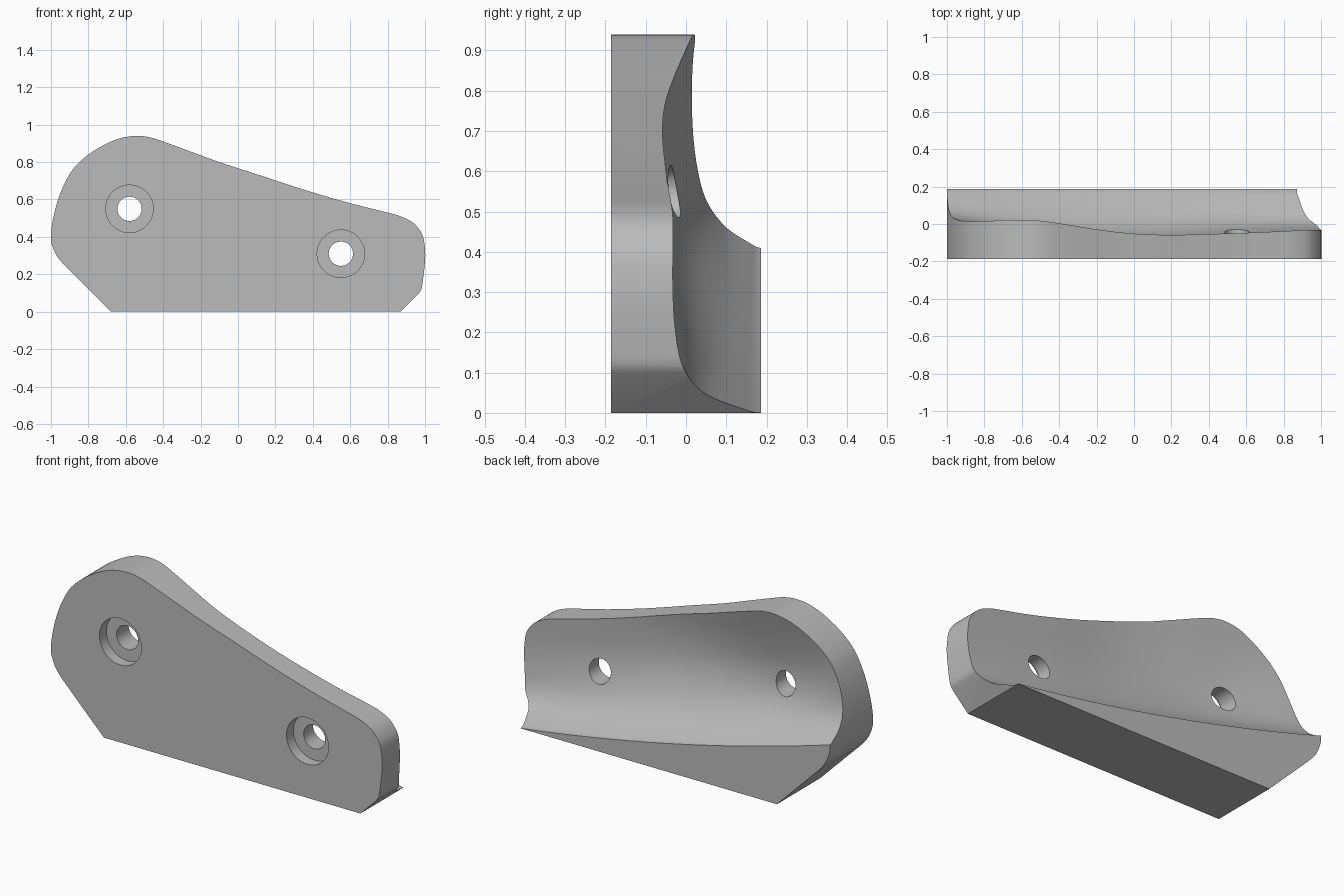
import bpy, bmesh, math
from mathutils import Vector

cube = bpy.data.objects.get("Cube")
if cube:
    bpy.data.objects.remove(cube, do_unlink=True)

HALF = 0.186  # half of the plate depth


def spline(vals, t):
    """Catmull-Rom value at index position t."""
    n = len(vals) - 1
    i = max(0, min(int(t), n - 1))
    u = t - i
    p1, p2 = vals[i], vals[i + 1]
    p0 = vals[i - 1] if i > 0 else p1 * 2 - p2
    p3 = vals[i + 2] if i + 2 <= n else p2 * 2 - p1
    return (p1 * 2 + (p2 - p0) * u + (p0 * 2 - p1 * 5 + p2 * 4 - p3) * u ** 2
            + (p1 * 3 - p0 - p2 * 3 + p3) * u ** 3) * 0.5


def loft(name, rings):
    """Closed solid through matching rings of points."""
    bm = bmesh.new()
    vs = [[bm.verts.new(p) for p in ring] for ring in rings]
    n = len(rings[0])
    for a, b in zip(vs, vs[1:]):
        for i in range(n):
            j = (i + 1) % n
            bm.faces.new((a[i], a[j], b[j], b[i]))
    bm.faces.new(vs[0])
    bm.faces.new(vs[-1])
    bmesh.ops.recalc_face_normals(bm, faces=bm.faces)
    mesh = bpy.data.meshes.new(name)
    bm.to_mesh(mesh)
    bm.free()
    obj = bpy.data.objects.new(name, mesh)
    bpy.context.collection.objects.link(obj)
    return obj


def cut(target, cutter):
    mod = target.modifiers.new("cut", "BOOLEAN")
    mod.operation = "DIFFERENCE"
    mod.solver = "EXACT"
    mod.object = cutter
    cutter.hide_render = True
    bpy.context.view_layer.objects.active = target
    bpy.ops.object.modifier_apply(modifier=mod.name)
    bpy.data.objects.remove(cutter, do_unlink=True)


def drill(target, x, z, radius, y0, y1):
    angles = [math.tau * k / 48 for k in range(48)]
    rings = [[(x + radius * math.cos(a), y, z + radius * math.sin(a)) for a in angles]
             for y in (y0, y1)]
    cut(target, loft("drill", rings))


# Plate: rounded outline with a straight base and chamfered corner
curve = [Vector(p) for p in (
    (.96, .09), (.98, .12), (.99, .18), (1, .27), (1, .33), (.99, .4), (.965, .445),
    (.93, .48), (.87, .51), (.8, .53), (.6, .58), (.36, .65), (.1, .735), (-.1, .8),
    (-.25, .855), (-.4, .91), (-.47, .932), (-.54, .94), (-.62, .93), (-.7, .9),
    (-.8, .84), (-.88, .765), (-.93, .68), (-.965, .59), (-.99, .49), (-1, .41),
    (-.995, .36), (-.97, .3), (-.93, .25))]
outline = [Vector((-.68, 0)), Vector((.87, 0))]
outline += [spline(curve, k / 4) for k in range(4 * (len(curve) - 1) + 1)]
plate = loft("contoured_plate", [[(p.x, y, p.y) for p in outline] for y in (-HALF, HALF)])

# Scoop: back surface depth at five stations along x, from its lower lip upwards
stations = (
    (.186, .155, .095, .05, .032, .032, .05, .09),
    (.186, .15, .085, .013, -.035, -.047, -.022, .025),
    (.186, .145, .07, 0, -.05, -.077, -.07, -.035),
    (.186, .14, .06, 0, -.038, -.057, -.053, -.04),
    (.186, .13, .04, -.008, -.027, -.033, -.028, -.025))
ROWS, COLS = 35, 64
rings = []
for c in range(COLS + 1):
    x = -1.03 + 2.06 * c / COLS
    lip = .151 - .213 * x + .0457 * x * x
    ring = [(x, .3, lip - .045)]
    for r in range(ROWS + 1):
        t = r / ROWS
        depth = spline([spline(s, 7 * t) for s in stations], (x + 1) * 2)
        ring.append((x, depth, lip + .7 * t * t))
    ring.append((x, .3, lip + .7))
    rings.append(ring)
cut(plate, loft("scoop", rings))

# Counterbored screw holes
for x, z in ((-.58, .55), (.55, .31)):
    drill(plate, x, z, .065, -.5, .5)
    drill(plate, x, z, .127, -.5, -HALF + .06)

# Material and shading
grey = bpy.data.materials.new("plain_grey")
grey.use_nodes = True
colour = (.5, .5, .5, 1)
grey.diffuse_color = colour
grey.node_tree.nodes["Principled BSDF"].inputs["Base Color"].default_value = colour
plate.data.materials.clear()
plate.data.materials.append(grey)
for face in plate.data.polygons:
    face.material_index = 0
bpy.ops.object.select_all(action="DESELECT")
plate.select_set(True)
bpy.context.view_layer.objects.active = plate
bpy.ops.object.shade_smooth_by_angle(angle=math.radians(30))
